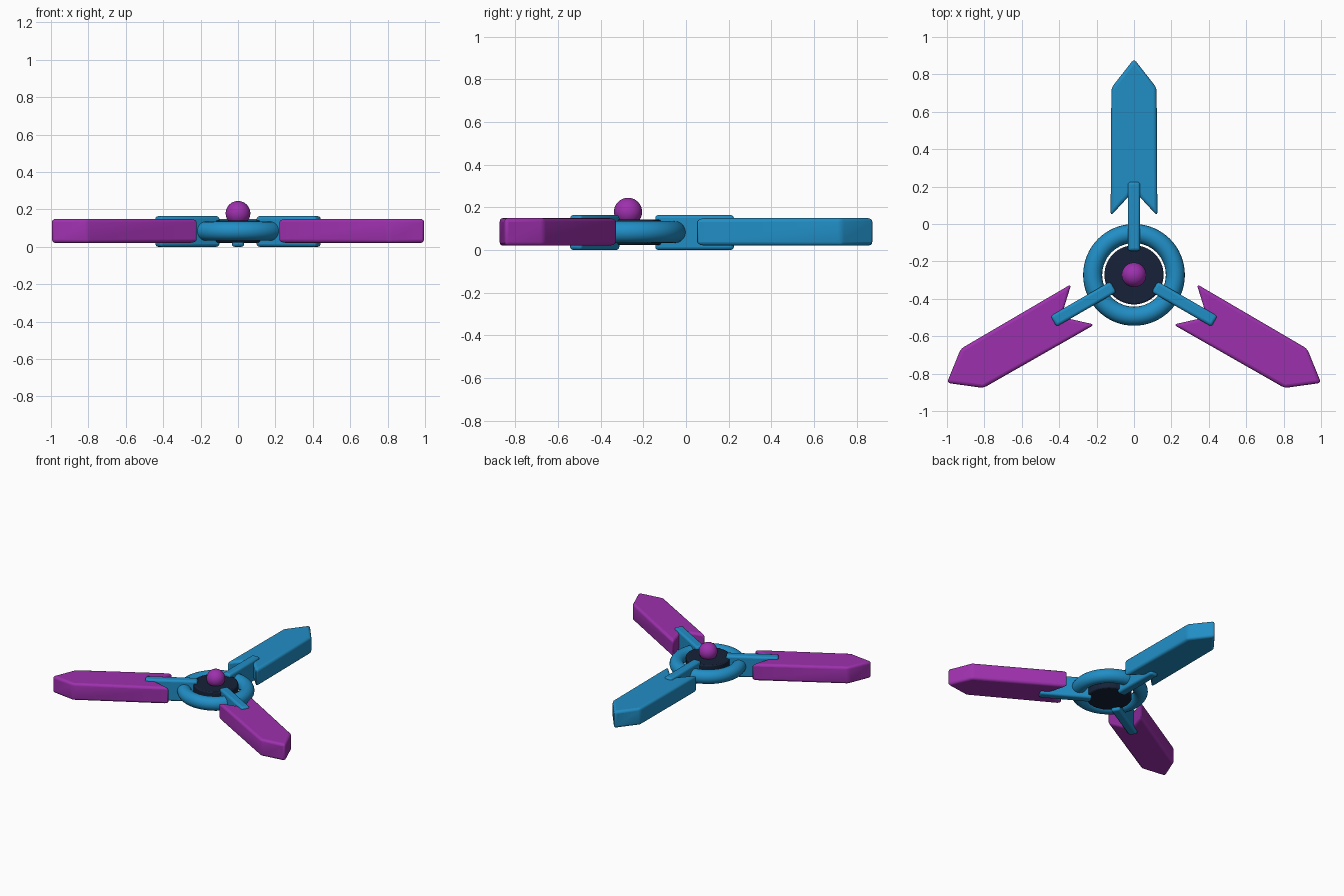
import bpy, bmesh
from math import radians
from mathutils import Matrix, Vector

if "Cube" in bpy.data.objects:
    bpy.data.objects.remove(bpy.data.objects["Cube"])

HUB = Vector((0, -0.272, 0))


def material(name, rgb):
    m = bpy.data.materials.new(name)
    m.diffuse_color = (*rgb, 1)
    m.use_nodes = True
    m.node_tree.nodes["Principled BSDF"].inputs["Base Color"].default_value = m.diffuse_color
    return m


BLUE = material("blue", (0.015, 0.27, 0.56))
PURPLE = material("purple", (0.34, 0.03, 0.42))
NAVY = material("navy", (0.008, 0.016, 0.04))


def finish(obj, name, mat, bevel=0, segments=3):
    obj.name = name
    obj.data.materials.clear()
    obj.data.materials.append(mat)
    if bevel:
        b = obj.modifiers.new("soft_edges", 'BEVEL')
        b.width, b.segments, b.limit_method = bevel, segments, 'ANGLE'
        b.angle_limit = radians(25)
    bpy.ops.object.select_all(action='DESELECT')
    obj.select_set(True)
    bpy.context.view_layer.objects.active = obj
    bpy.ops.object.shade_smooth_by_angle(angle=radians(40))


def slab(name, outline, z0, z1, angle, mat, bevel):
    """Extrude an outline (sideways, radial) and turn it about the hub."""
    bm = bmesh.new()
    face = bm.faces.new([bm.verts.new((x, y, z0)) for x, y in outline])
    new = bmesh.ops.extrude_face_region(bm, geom=[face])["geom"]
    bmesh.ops.translate(bm, vec=(0, 0, z1 - z0),
                        verts=[v for v in new if isinstance(v, bmesh.types.BMVert)])
    bmesh.ops.recalc_face_normals(bm, faces=bm.faces)
    bm.transform(Matrix.Translation(HUB) @ Matrix.Rotation(radians(angle), 4, 'Z'))
    mesh = bpy.data.meshes.new(name)
    bm.to_mesh(mesh)
    bm.free()
    obj = bpy.data.objects.new(name, mesh)
    bpy.context.collection.objects.link(obj)
    finish(obj, name, mat, bevel)


# Three notched, pointed blades and the arms that hold them
right_half = [(0, 0.45), (0.125, 0.315), (0.121, 1.0), (0, 1.155)]
blade = right_half + [(-0.121, 1.0), (-0.125, 0.315)]
arm = [(-0.033, 0.128), (0.033, 0.128), (0.033, 0.497), (-0.033, 0.497)]
for label, angle, mat in (("back", 0, BLUE), ("left", 120, PURPLE), ("right", 240, PURPLE)):
    slab(label + "_blade", blade, 0.02, 0.15, angle, mat, 0.018)
    slab(label + "_arm", arm, 0.0, 0.164, angle, BLUE, 0.015)

# Outer ring
bpy.ops.mesh.primitive_torus_add(major_radius=0.221, minor_radius=0.051,
                                 major_segments=64, minor_segments=20,
                                 location=HUB + Vector((0, 0, 0.084)))
finish(bpy.context.object, "hub_ring", BLUE)

# Central disc
bpy.ops.mesh.primitive_cylinder_add(radius=0.158, depth=0.118, vertices=64,
                                    location=HUB + Vector((0, 0, 0.083)))
finish(bpy.context.object, "hub_disc", NAVY, 0.008, 2)

# Ball on top of the disc
bpy.ops.mesh.primitive_uv_sphere_add(radius=0.066, segments=40, ring_count=20,
                                     location=HUB + Vector((0, 0, 0.179)))
finish(bpy.context.object, "centre_ball", PURPLE)
